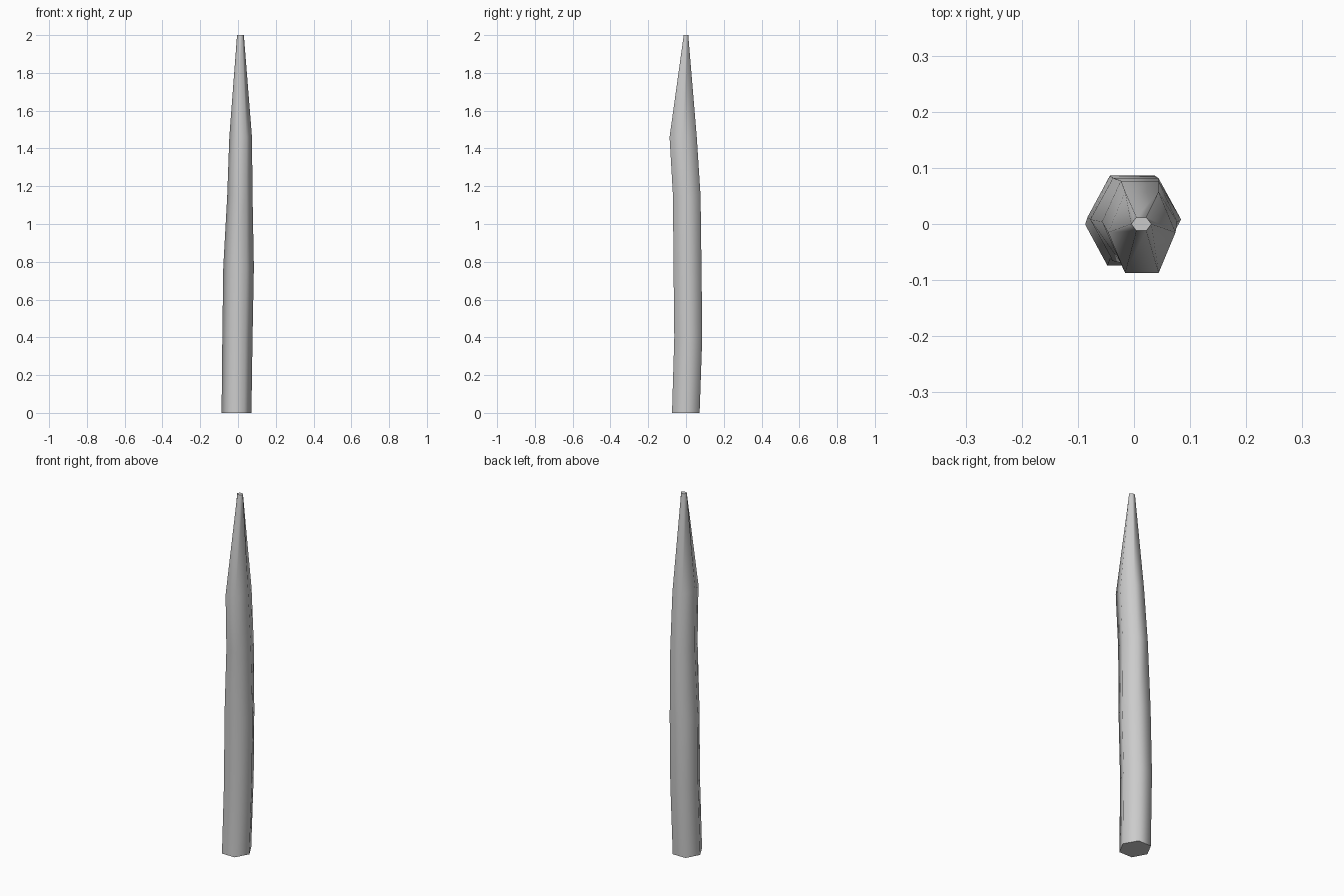
import bpy, bmesh, math

if "Cube" in bpy.data.objects:
    bpy.data.objects.remove(bpy.data.objects["Cube"])

# Stake cross-sections: height, centre x, centre y, half width x, half depth y
RINGS = [
    (0.00, -0.008, -0.001, 0.079, 0.073),
    (0.40, -0.003, 0.012, 0.080, 0.074),
    (0.77, 0.003, 0.008, 0.081, 0.074),
    (1.15, 0.010, 0.004, 0.067, 0.073),
    (1.46, 0.014, -0.015, 0.060, 0.072),
    (2.00, 0.013, 0.000, 0.018, 0.012),
]
SIDES = 6


def add_ring(bm, z, cx, cy, hx, hy):
    """Hexagon with corners on the x axis and flats facing y."""
    ring = []
    for i in range(SIDES):
        a = i * math.tau / SIDES
        y = hy * math.sin(a) / math.sin(math.pi / 3)
        ring.append(bm.verts.new((cx + hx * math.cos(a), cy + y, z)))
    return ring


# Hexagonal, slightly bent shaft with a sharpened tip
bm = bmesh.new()
rings = [add_ring(bm, *r) for r in RINGS]
for low, high in zip(rings, rings[1:]):
    for i in range(SIDES):
        j = (i + 1) % SIDES
        bm.faces.new((low[i], low[j], high[j], high[i]))
bm.faces.new(rings[0][::-1])
bm.faces.new(rings[-1])

mesh = bpy.data.meshes.new("wooden_stake")
bm.to_mesh(mesh)
bm.free()
stake = bpy.data.objects.new("wooden_stake", mesh)
bpy.context.collection.objects.link(stake)

# Smooth sides, crisp end caps
bpy.context.view_layer.objects.active = stake
stake.select_set(True)
bpy.ops.object.shade_smooth_by_angle(angle=math.radians(70))
